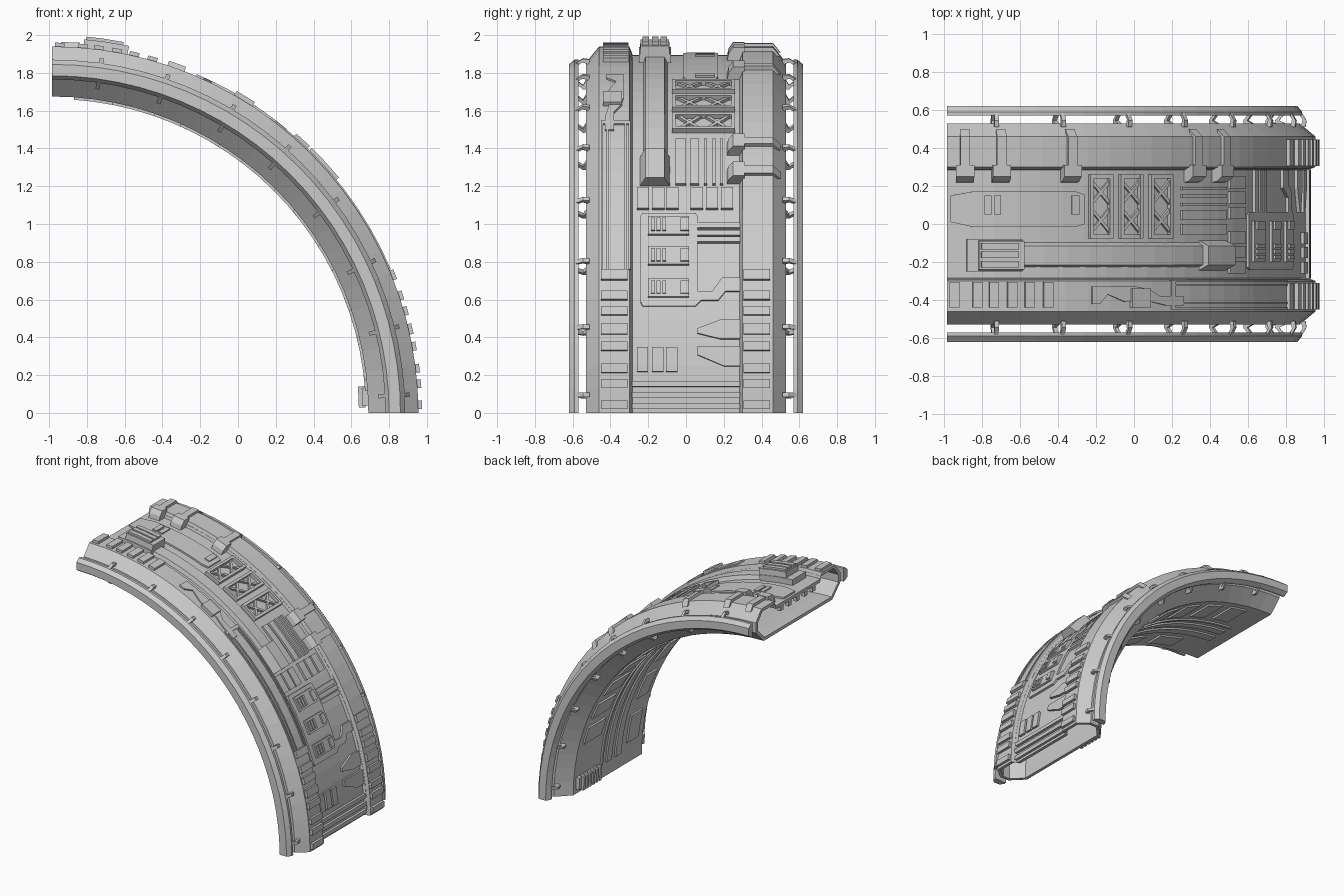
import bpy, bmesh, math

if "Cube" in bpy.data.objects:
    bpy.data.objects.remove(bpy.data.objects["Cube"])

CX = -0.985          # arch axis runs along y through (CX, 0)
STEP = 3.75          # facet angle of the arch


def za(z):           # height on outer face -> angle
    return math.degrees(math.asin(min(1, z / 1.92)))


def xa(x):           # x on outer face -> angle
    return math.degrees(math.acos(max(-1, min(1, (x - CX) / 1.92))))


def pos(y, r, a):
    a = math.radians(a)
    return (CX + r * math.cos(a), y, r * math.sin(a))


def finish(bm, name):
    bmesh.ops.recalc_face_normals(bm, faces=bm.faces)
    me = bpy.data.meshes.new(name)
    bm.to_mesh(me)
    bm.free()
    ob = bpy.data.objects.new(name, me)
    bpy.context.collection.objects.link(ob)
    return ob


def sweep(name, profiles, spans, hole=None):
    """Sweep closed (y, r) profiles along arc spans; an optional hole profile makes a tube."""
    bm = bmesh.new()
    for prof in profiles:
        for a0, a1 in spans:
            n = max(1, round((a1 - a0) / STEP))
            angs = [a0 + (a1 - a0) * i / n for i in range(n + 1)]
            ends = []
            for loop in [prof] + ([hole] if hole else []):
                rings = [[bm.verts.new(pos(y, r, a)) for y, r in loop] for a in angs]
                k = len(loop)
                for p, q in zip(rings, rings[1:]):
                    for i in range(k):
                        bm.faces.new((p[i], p[(i + 1) % k], q[(i + 1) % k], q[i]))
                ends.append((rings[0], rings[-1]))
            for e in (0, 1):
                if hole:
                    o, h = ends[0][e], ends[1][e]
                    for i in range(len(o)):
                        j = (i + 1) % len(o)
                        bm.faces.new((o[i], o[j], h[j], h[i]))
                else:
                    bm.faces.new(ends[0][e])
    return finish(bm, name)


def plates(name, polys, r0, r1):
    """Raised plates: (y, angle) polygons wrapped onto the arch between two radii."""
    bm = bmesh.new()
    for p in polys:
        bm.faces.new([bm.verts.new((y, a, 0)) for y, a in p])
    for i in range(1, 24):
        bmesh.ops.bisect_plane(bm, geom=bm.verts[:] + bm.edges[:] + bm.faces[:],
                               plane_co=(0, i * STEP, 0), plane_no=(0, 1, 0))
    ext = bmesh.ops.extrude_face_region(bm, geom=bm.faces[:], use_keep_orig=True)
    for g in ext["geom"]:
        if isinstance(g, bmesh.types.BMVert):
            g.co.z = 1
    for v in bm.verts:
        v.co = pos(v.co.x, r1 if v.co.z > 0.5 else r0, v.co.y)
    return finish(bm, name)


def rect(y0, y1, a0, a1):
    return [(y0, a0), (y1, a0), (y1, a1), (y0, a1)]


def zrect(y0, y1, z0, z1):
    return rect(y0, y1, za(z0), za(z1))


def xrect(y0, y1, x0, x1):
    return rect(y0, y1, xa(x1), xa(x0))


def bar(p, q, w):
    """Thin diagonal strip between two (y, angle) points."""
    return [(p[0] - w, p[1]), (p[0] + w, p[1]), (q[0] + w, q[1]), (q[0] - w, q[1])]


def mirror_y(prof):
    return [(-y, r) for y, r in prof]


# Hollow main shell
half = [(0.285, 1.895), (0.30, 1.94), (0.46, 1.94), (0.53, 1.855), (0.53, 1.775), (0.43, 1.675)]
inner = [(0.275, 1.87), (0.29, 1.915), (0.45, 1.915), (0.505, 1.845), (0.505, 1.785), (0.42, 1.70)]
sweep("arch_shell", [half + mirror_y(half)[::-1]], [(0, 90)], inner + mirror_y(inner)[::-1])

# Side rails and the clips that hold them
rail = [(0.57, 1.87), (0.59, 1.87), (0.62, 1.845), (0.62, 1.785), (0.59, 1.765), (0.57, 1.765)]
sweep("side_rails", [rail, mirror_y(rail)], [(0, 90)])
clip_out = [(0.51, 1.855), (0.51, 1.89), (0.545, 1.895), (0.585, 1.87), (0.585, 1.85), (0.55, 1.875), (0.53, 1.87)]
clip_in = [(0.50, 1.755), (0.51, 1.735), (0.545, 1.73), (0.585, 1.765), (0.585, 1.785), (0.545, 1.752), (0.53, 1.78)]
clips = [c for p in (clip_out, clip_in) for c in (p, mirror_y(p))]
sweep("rail_clips", clips, [(a - 0.35, a + 0.35) for a in (2.9, 14, 25.3, 36.8, 48.3, 59.3, 71, 82)])

# Shoulder pads
low = [(.02, .065), (.13, .175), (.21, .255), (.325, .37), (.41, .465), (.51, .555), (.59, .635), (.695, .745)]
pads = [zrect(y, y + .14, a, b) for a, b in low for y in (-.45, .305)]
pads += [xrect(-.44, -.305, x, x + .05) for x in (-.97, -.85, -.765, -.67, -.58, -.485)]
plates("shoulder_pads", pads, 1.93, 1.96)

# Left shoulder trims and stepped plate
plates("shoulder_trim", [zrect(-.45, -.44, .75, 1.52), zrect(-.42, -.41, .75, 1.52),
                         zrect(-.325, -.315, .75, 1.52), zrect(-.305, -.295, .75, 1.52),
                         zrect(-.45, -.295, 1.51, 1.525)], 1.93, 1.948)
plates("stepped_plate", [[(-.33, xa(-.23)), (-.33, xa(.0)), (-.345, xa(.07)), (-.38, xa(.12)), (-.38, xa(.24)),
                          (-.43, xa(.24)), (-.43, xa(.16)), (-.41, xa(.08)), (-.41, xa(-.06)),
                          (-.37, xa(-.15)), (-.42, xa(-.19)), (-.42, xa(-.23))][::-1]], 1.93, 1.95)
plates("stepped_block", [xrect(-.44, -.34, -.03, .065)], 1.93, 1.965)

# Clamps on the right shoulder
spots = [(xa(x)) for x in (-.89, -.70, -.335, .315, .46)]
arm = [(.28, 1.93), (.28, 1.96), (.46, 1.96), (.50, 1.91), (.46, 1.92)]
foot = [(.215, 1.88), (.225, 1.93), (.25, 1.965), (.31, 1.965), (.31, 1.88)]
sweep("clamp_arms", [arm], [(a - .75, a + .75) for a in spots])
sweep("clamp_feet", [foot], [(a - 1.4, a + 1.4) for a in spots])

# Long conduit with end housings
sweep("conduit", [[(-.23, 1.88), (-.215, 1.925), (-.115, 1.925), (-.09, 1.88)]], [(xa(.40), xa(-.6))])
sweep("conduit_lower_housing", [[(-.25, 1.88), (-.215, 1.965), (-.115, 1.965), (-.08, 1.88)]], [(xa(.50), xa(.36))])
sweep("conduit_upper_housing", [[(-.25, 1.88), (-.24, 1.985), (-.09, 1.985), (-.08, 1.88)]], [(xa(-.59), xa(-.82))])
plates("conduit_upper_base", [xrect(-.25, -.08, -.88, -.59)], 1.88, 1.94)
plates("housing_slats", [xrect(y, y + .035, -.81, -.62) for y in (-.23, -.18, -.135)], 1.98, 2.0)

# Top panel with latches
plates("top_panel", [[(-.015, xa(-.30)), (0, xa(-.255)), (.155, xa(-.255)), (.17, xa(-.30)), (.17, xa(-.85)),
                      (.15, xa(-.965)), (.01, xa(-.965)), (-.015, xa(-.85))]], 1.88, 1.908)
plates("panel_latches", [xrect(.05, .15, -.785, -.75), xrect(.05, .15, -.735, -.70),
                         xrect(.05, .15, -.325, -.285)], 1.90, 1.917)

# Cross braced frames
frames, braces = [], []
for x in (-.23, -.07, .09):
    x1, m = x + .12, x + .06
    frames += [xrect(-.075, .26, x, x + .018), xrect(-.075, .26, x1 - .018, x1),
               xrect(-.075, -.055, x, x1), xrect(.24, .26, x, x1)]
    for y in (-.055, .093):
        braces += [bar((y, xa(x1)), (y + .147, xa(x)), .012), bar((y + .147, xa(x1)), (y, xa(x)), .012)]
plates("brace_frames", frames, 1.88, 1.922)
plates("cross_braces", braces, 1.88, 1.912)

# Slats and small squares
plates("slats", [zrect(a, b, 1.22, 1.46) for a, b in
                 ((-.055, 0), (.02, .07), (.095, .11), (.14, .155), (.18, .195))], 1.88, 1.91)
squares = [zrect(y, y + .065, 1.09, 1.20) for y in (-.26, -.18, -.105, .025, .105, .185)]
squares += [zrect(y, y + .06, .22, .35) for y in (-.26, -.18, -.105)]
plates("small_squares", squares, 1.88, 1.912)

# Control panel with slotted boxes, grille and plates beside it
plates("control_panel", [[(y, za(z)) for y, z in (
    (-.24, .59), (-.23, .57), (.05, .57), (.08, .60), (.17, .60), (.21, .65), (.285, .65), (.285, .72),
    (.19, .72), (.14, .65), (.06, .65), (.06, 1.05), (.05, 1.065), (-.23, 1.065), (-.24, 1.05))]], 1.88, 1.91)
boxes, slots = [], []
for z in (.615, .785, .945):
    boxes.append(zrect(-.20, .015, z, z + .095))
    slots += [zrect(y, y + w, z + .015, z + .08) for y, w in ((-.185, .02), (-.155, .02), (-.125, .02), (-.03, .045))]
plates("control_boxes", boxes, 1.90, 1.925)
plates("control_slots", slots, 1.92, 1.936)
plates("grille", [zrect(.06, .285, z, z + .028) for z in (.91, .945, .985)], 1.88, 1.912)
plates("wedge_plates", [[(y, za(z)) for y, z in p] for p in (
    ((.06, .425), (.18, .395), (.285, .395), (.285, .50), (.19, .50), (.06, .45)),
    ((.06, .31), (.20, .25), (.285, .25), (.285, .355), (.06, .355)))], 1.88, 1.912)
plates("foot_bars", [zrect(-.287, .287, z, z + .03) for z in (.02, .08, .14)], 1.88, 1.915)

# Teeth inside the open upper end
plates("end_teeth", [rect(y - .02, y + .02, 89, 90) for y in (-.2, -.1, 0, .1, .2)], 1.875, 1.83)

# Underside: long strips, panels and a ribbed block at the foot
plates("underside_strips", [rect(-.03, .03, 4, 86), rect(-.15, -.08, 4, 86), rect(.08, .10, 4, 86)], 1.68, 1.662)
plates("underside_panels", [rect(.16, .38, a, a + 5) for a in range(14, 84, 8)]
       + [rect(-.36, -.22, a, a + 8) for a in range(6, 84, 13)], 1.68, 1.662)
plates("foot_block", [rect(.14, .40, 1.3, 4.6)], 1.68, 1.645)
plates("foot_ribs", [rect(y, y + .022, 1.0, 4.9) for y in (.15, .19, .23, .27, .31, .35)], 1.66, 1.625)
